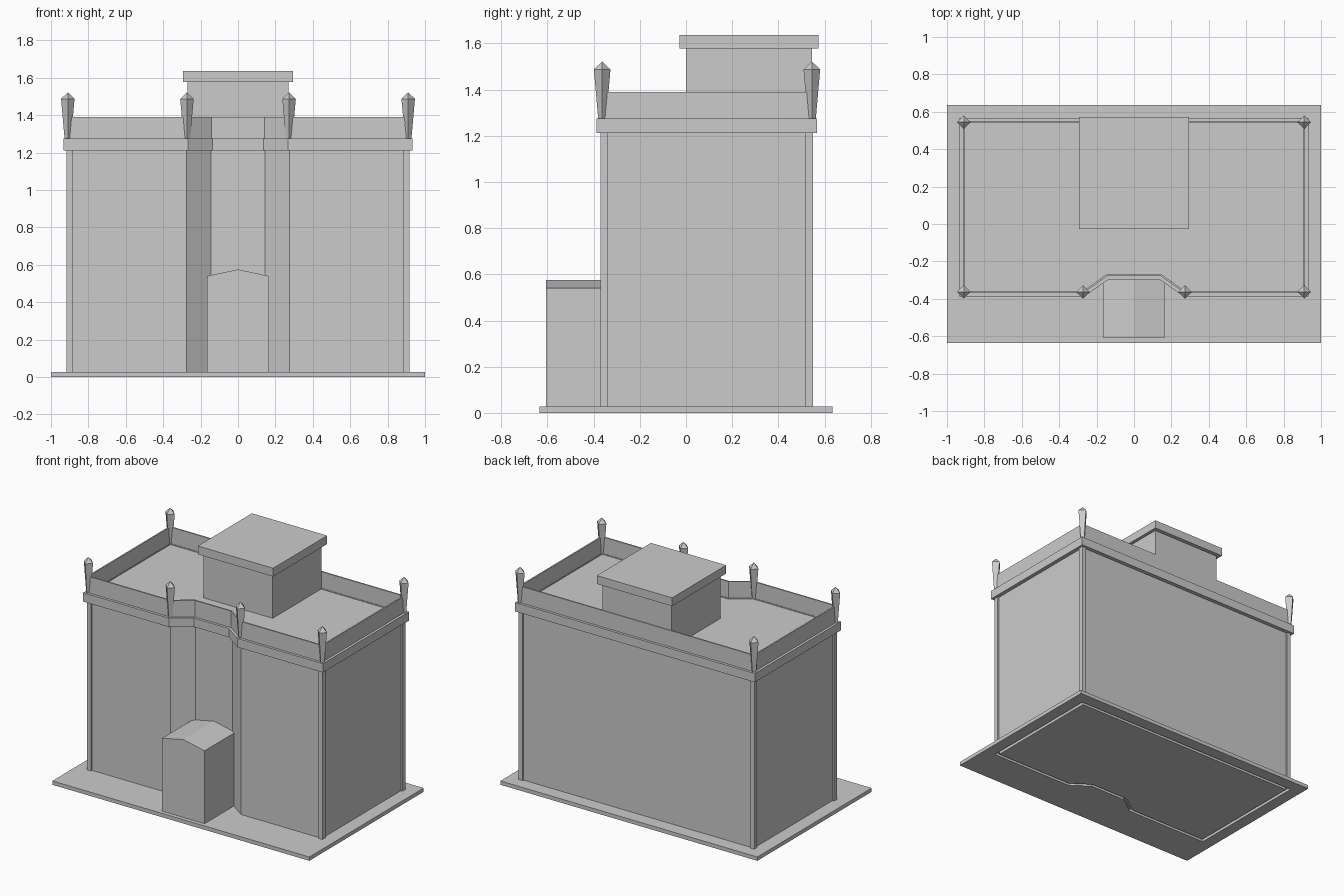
import bpy, bmesh
from mathutils import Vector

if "Cube" in bpy.data.objects:
    bpy.data.objects.remove(bpy.data.objects["Cube"])

# Wall outline, counter-clockwise, with the splayed recess in the front
HALF = [(0.145, -0.268), (0.275, -0.36), (0.905, -0.36), (0.905, 0.54)]
OUTLINE = [Vector(p) for p in HALF] + [Vector((-x, y)) for x, y in reversed(HALF)]


def offset(points, d):
    """Mitred outward offset of a counter-clockwise outline."""
    out = []
    for i, p in enumerate(points):
        a = (p - points[i - 1]).normalized()
        b = (points[(i + 1) % len(points)] - p).normalized()
        na, nb = Vector((a.y, -a.x)), Vector((b.y, -b.x))
        out.append(p + (na + nb) * d / (1 + na.dot(nb)))
    return out


def make(name, bm):
    bmesh.ops.recalc_face_normals(bm, faces=bm.faces)
    mesh = bpy.data.meshes.new(name)
    bm.to_mesh(mesh)
    bm.free()
    obj = bpy.data.objects.new(name, mesh)
    bpy.context.collection.objects.link(obj)
    return obj


def prism(name, points, z0, z1):
    bm = bmesh.new()
    lo = [bm.verts.new((p[0], p[1], z0)) for p in points]
    hi = [bm.verts.new((p[0], p[1], z1)) for p in points]
    bm.faces.new(lo)
    bm.faces.new(hi)
    n = len(points)
    for i in range(n):
        j = (i + 1) % n
        bm.faces.new((lo[i], lo[j], hi[j], hi[i]))
    return make(name, bm)


def ring(name, d_out, d_in, z0, z1):
    bm = bmesh.new()
    loops = [[bm.verts.new((p.x, p.y, z)) for p in offset(OUTLINE, d)]
             for d, z in ((d_out, z0), (d_out, z1), (d_in, z1), (d_in, z0))]
    n = len(OUTLINE)
    for k in range(4):
        a, b = loops[k], loops[(k + 1) % 4]
        for i in range(n):
            j = (i + 1) % n
            bm.faces.new((a[i], a[j], b[j], b[i]))
    return make(name, bm)


def box(name, x0, x1, y0, y1, z0, z1):
    return prism(name, [(x0, y0), (x1, y0), (x1, y1), (x0, y1)], z0, z1)


# Ground slab with a groove under the walls
slab = box("base_slab", -1, 1, -0.635, 0.635, 0, 0.027)
cutter = ring("groove_cutter", 0.01, -0.012, -0.05, 0.02)
cutter.hide_render = True
cutter.hide_viewport = True
cut = slab.modifiers.new("groove", 'BOOLEAN')
cut.operation = 'DIFFERENCE'
cut.solver = 'EXACT'
cut.object = cutter

# Main block, cornice and parapet
prism("main_walls", OUTLINE, 0.022, 1.268)
ring("cornice", 0.028, -0.003, 1.212, 1.274)
ring("parapet", 0.01, 0.0, 1.25, 1.39)

# Corner posts
for sx in (-1, 1):
    x0, x1 = sorted((sx * 0.885, sx * 0.917))
    box("front_corner_post", x0, x1, -0.371, -0.338, 0.022, 1.215)
    box("back_corner_post", x0, x1, 0.518, 0.551, 0.022, 1.215)

# Roof house with overhanging cap
box("roof_house", -0.27, 0.27, 0.0, 0.545, 1.26, 1.58)
box("roof_house_cap", -0.293, 0.293, -0.028, 0.573, 1.578, 1.637)

# Entrance porch with a shallow gable
bm = bmesh.new()
gable = [(-0.165, 0.022), (0.165, 0.022), (0.165, 0.54), (0, 0.575), (-0.165, 0.54)]
face = bm.faces.new([bm.verts.new((x, -0.607, z)) for x, z in gable])
geo = bmesh.ops.extrude_face_region(bm, geom=[face])["geom"]
bmesh.ops.translate(bm, vec=(0, 0.36, 0),
                    verts=[v for v in geo if isinstance(v, bmesh.types.BMVert)])
make("entrance_porch", bm)


# Tapered four-sided finials with pointed tops
def finial(x, y):
    bm = bmesh.new()
    rings = []
    for r, z in ((0.017, 1.272), (0.036, 1.487)):
        rings.append([bm.verts.new((x + r * a, y + r * b, z))
                      for a, b in ((1, 0), (0, 1), (-1, 0), (0, -1))])
    tip = bm.verts.new((x, y, 1.522))
    bm.faces.new(rings[0])
    for i in range(4):
        j = (i + 1) % 4
        bm.faces.new((rings[0][i], rings[0][j], rings[1][j], rings[1][i]))
        bm.faces.new((rings[1][i], rings[1][j], tip))
    make("finial", bm)


for sx in (-1, 1):
    for x, y in ((0.91, -0.363), (0.91, 0.545), (0.273, -0.363)):
        finial(sx * x, y)
